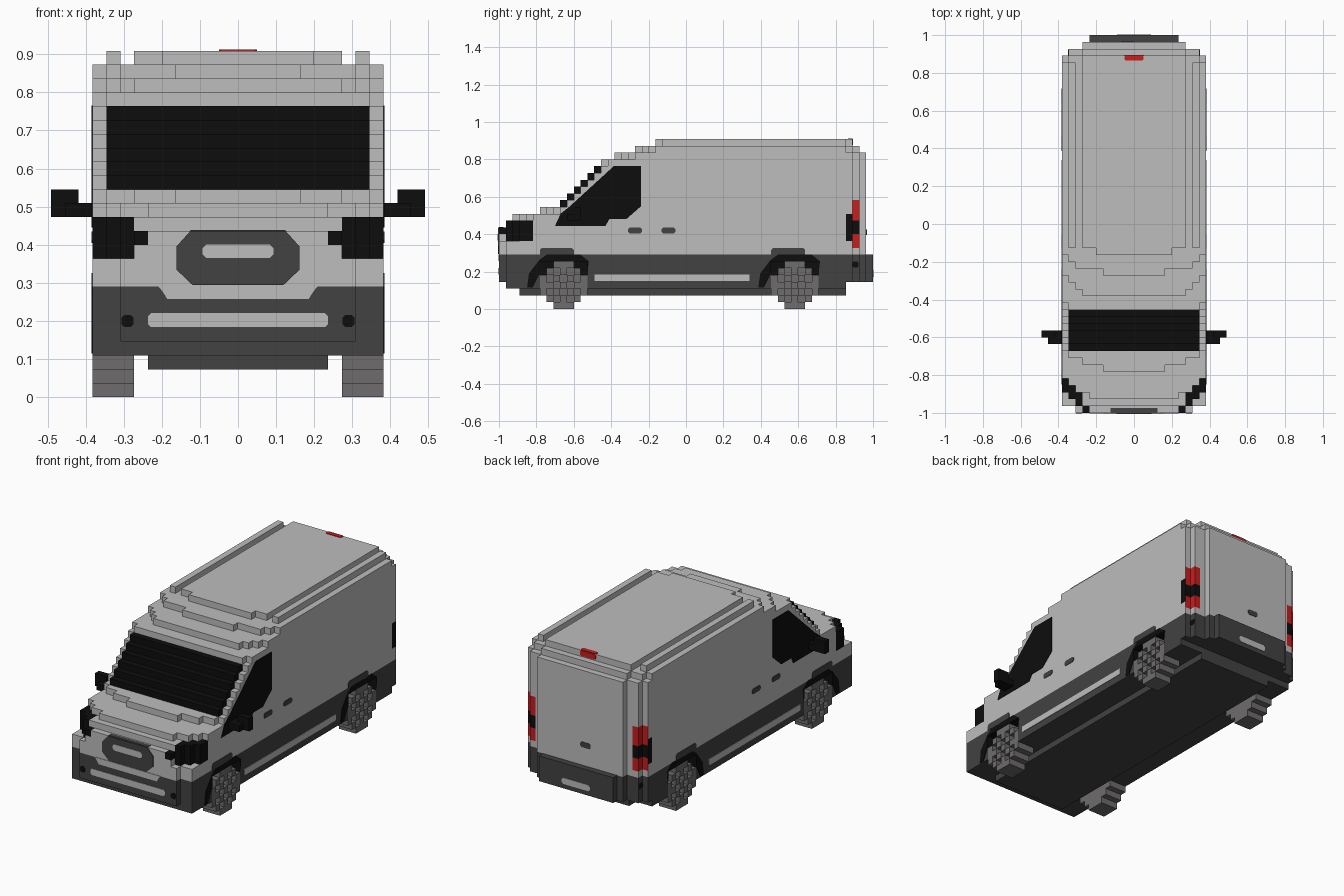
import bpy, bmesh

if "Cube" in bpy.data.objects:
    bpy.data.objects.remove(bpy.data.objects["Cube"])

V = 2 / 55            # size of one block; i runs across, j front to back, k up
SIDE = 10.5 * V       # half width of the body


def material(name, rgb):
    m = bpy.data.materials.new(name)
    m.use_nodes = True
    m.diffuse_color = (*rgb, 1)
    m.node_tree.nodes["Principled BSDF"].inputs["Base Color"].default_value = (*rgb, 1)
    return m


PAINT, TRIM, BLACK, TYRE, RED = range(5)
MATS = [material("light grey paint", (.51, .51, .51)), material("dark grey trim", (.054, .054, .054)),
        material("black glass", (.004, .004, .004)), material("wheel grey", (.156, .15, .153)),
        material("red lamp", (.58, .013, .013))]


def finish(name, bm, slots=None):
    me = bpy.data.meshes.new(name)
    bm.to_mesh(me)
    bm.free()
    for m in (MATS if slots is None else [MATS[slots]]):
        me.materials.append(m)
    ob = bpy.data.objects.new(name, me)
    bpy.context.collection.objects.link(ob)


def blocks(name, cells, solid, colour):
    """Outer faces of a set of blocks; colour(cell, neighbour, axis) picks the material."""
    bm, verts = bmesh.new(), {}

    def vert(p):
        if p not in verts:
            verts[p] = bm.verts.new(((p[0] - .5) * V, p[1] * V - 1, p[2] * V))
        return verts[p]

    for c in cells:
        for a in range(3):
            for s in (0, 1):
                n = list(c)
                n[a] += 2 * s - 1
                if solid(*n):
                    continue
                ring = []
                for du, dv in ((0, 0), (1, 0), (1, 1), (0, 1)):
                    p = list(c)
                    p[a] += s
                    p[(a + 1) % 3] += du
                    p[(a + 2) % 3] += dv
                    ring.append(vert(tuple(p)))
                f = bm.faces.new(ring if s else ring[::-1])
                f.material_index = colour(c, n, a)
    bmesh.ops.dissolve_limit(bm, angle_limit=.01, verts=bm.verts[:], edges=bm.edges[:],
                             delimit={'MATERIAL'})
    finish(name, bm)


def plate(name, pts, axis, at, mat, thick=.003):
    """Thin polygon plate facing along axis (0, 1, 2) at a signed position."""
    bm = bmesh.new()
    out = 1 if at > 0 else -1

    def co(u, v, d):
        return ((d, u, v), (u, d, v), (u, v, d))[axis]
    f = bm.faces.new([bm.verts.new(co(u, v, at - out * .002)) for u, v in pts])
    ext = bmesh.ops.extrude_face_region(bm, geom=[f])
    for w in ext["geom"]:
        if isinstance(w, bmesh.types.BMVert):
            w.co[axis] = at + out * thick
    bmesh.ops.recalc_face_normals(bm, faces=bm.faces[:])
    finish(name, bm, mat)


def octagon(cu, cv, w, h, c):
    a, b = w / 2, h / 2
    return [(cu + x, cv + y) for x, y in ((-a + c, -b), (a - c, -b), (a, -b + c), (a, b - c),
                                          (a - c, b), (-a + c, b), (-a, b - c), (-a, -b + c))]


def step(i, *pairs):
    """First value whose width limit covers column i."""
    return next((val for lim, val in pairs if i <= lim), 99)


# Body outline: first and last block along the length for each row and column
def start(i, k):
    if k == 2:
        return step(i, (6, 3))
    if k == 3:
        return 1
    if k < 10:
        return step(i, (8, 0), (10, 1))
    if k < 13:
        return step(i, (7, 1 if k == 12 else 0), (8, 1), (9, 2), (10, 3))
    if k < 15:
        return (step(i, (6, 2), (8, 3), (9, 4), (10, 5)) if k == 13 else
                step(i, (4, 6), (7, 7), (9, 8), (10, 9)))
    if k < 22:
        return k - 6 + (i == 10)
    if k == 22:
        return step(i, (7, 17), (8, 18), (9, 19), (10, 20))
    if k == 23:
        return step(i, (4, 20), (8, 21), (9, 22), (10, 23))
    return step(i, (5, 23), (7, 24), (8, 99), (9, 24))


def end(i, k):
    if k < 4:
        return 51
    if k < 23:
        return step(i, (6, 55 if k < 8 else 54), (7, 54), (9, 53), (10, 52))
    return step(i, (7, 53), (9, 52), (10, 51)) if k == 23 else step(i, (7, 52), (9, 51))


WHEELS = (6, 40)      # first block of each axle


def well(i, j, k):
    return abs(i) >= 8 and k < 7 and any(w <= j < w + 7 for w in WHEELS)


def body(i, j, k):
    i = abs(i)
    return i <= 10 and 2 <= k <= 24 and start(i, k) <= j < end(i, k) and not well(i, j, k)


def part_of(i, j, k):
    i = abs(i)
    if k < 8:
        return "lower_body"
    if (10 <= k <= 12 and i >= 8 and j <= 4) or (k == 11 and i == 7 and j == 0):
        return "headlights"
    if 15 <= k <= 20 and i <= 9 and j == k - 6:
        return "windscreen"
    if 9 <= k <= 15 and (i, j) in ((10, 51), (9, 52)):
        return "tail_lights"
    return "roof" if k >= 22 else "upper_body"


def paint(c, n, axis):
    i, j, k = c
    part = part_of(*c)
    if part == "lower_body":
        return BLACK if well(*n) else TRIM
    if part in ("headlights", "windscreen"):
        return BLACK
    if part == "tail_lights":
        if abs(i) == 10 and axis == 0:
            return BLACK if 10 <= k <= 13 else PAINT
        return BLACK if k in (11, 12) else RED
    return PAINT


parts = {}
for i in range(-10, 11):
    for j in range(55):
        for k in range(2, 25):
            if body(i, j, k):
                parts.setdefault(part_of(i, j, k), []).append((i, j, k))
for name, cells in parts.items():
    blocks(name, cells, body, paint)

# Wheels: stepped discs with recessed spaces between the hub blocks
for label, w in zip(("front", "rear"), WHEELS):
    for side, s in (("left", 1), ("right", -1)):
        cells = set()
        for a in range(-3, 4):
            for b in range(-3, 4):
                if abs(a) + abs(b) <= 4:
                    recess = (a + b) % 2 and abs(a) + abs(b) <= 3 and max(abs(a), abs(b)) < 3
                    cells |= {(s * i, w + 3 + a, 3 + b) for i in range(8, 10 if recess else 11)}
        blocks(f"{label}_{side}_wheel", cells, lambda *p: p in cells, lambda *_: TYRE)

for side, s in (("left", 1), ("right", -1)):
    # Door mirror
    cells = {(s * 11, 10, 13), (s * 12, 10, 13)} | {(s * i, 11, k) for i in (12, 13) for k in (13, 14)}
    cells.add((s * 11, 11, 13))
    blocks(f"{side}_mirror", cells, lambda *p: p in cells, lambda *_: BLACK)
    # Side glass, handles and sill strip
    x = s * SIDE
    plate(f"{side}_side_window", [(-.70, .445), (-.43, .445), (-.41, .48), (-.32, .48), (-.24, .55),
                                  (-.24, .765), (-.385, .765), (-.62, .55), (-.67, .51)], 0, x, BLACK)
    plate(f"{side}_front_handle", octagon(-.273, .42, .075, .03, .008), 0, x, TRIM)
    plate(f"{side}_rear_handle", octagon(-.093, .42, .075, .03, .008), 0, x, TRIM)
    plate(f"{side}_sill_strip", octagon(-.075, .167, .83, .036, .003), 0, x, PAINT)
    # Wheel arch lining and the trim above it
    for label, w in zip(("front", "rear"), WHEELS):
        cy = (w + 3.5) * V - 1
        arch = [(-.195, .115), (-.185, .19), (-.13, .262), (-.09, .291), (.09, .291), (.135, .255),
                (.128, .2), (.128, .255), (-.128, .255), (-.128, .19), (-.165, .115)]
        plate(f"{label}_{side}_arch", [(cy + u, z) for u, z in arch], 0, x, BLACK)
        plate(f"{label}_{side}_arch_trim", [(cy - .127, .289), (cy + .055, .289), (cy + .055, .315),
                                            (cy + .045, .326), (cy - .117, .326), (cy - .127, .315)],
              0, x, TRIM)
    # Fog lamp and rear reflector
    plate(f"{side}_fog_lamp", octagon(s * .29, .2, .032, .032, .008), 1, -1, BLACK)
    plate(f"{side}_reflector", octagon(.907, .238, .032, .03, .006), 0, s * 9.5 * V, BLACK)

# Front details
plate("bumper_notch", [(-.185, .257), (.185, .257), (.2, .28), (.21, .292), (-.21, .292), (-.2, .28)],
      1, -1, PAINT)
plate("grille", [(-.12, .295), (.12, .295), (.162, .335), (.162, .395), (.125, .436), (-.125, .436),
                 (-.162, .395), (-.162, .335)], 1, -1, TRIM, .004)
plate("grille_top", [(-.125, -1), (.125, -1), (.125, -.975), (-.125, -.975)], 2, 12 * V, TRIM)
plate("grille_bar", octagon(0, .383, .186, .036, .01), 1, -1, PAINT, .007)
plate("bumper_strip", octagon(0, .202, .473, .037, .008), 1, -1, PAINT)

# Rear details
plate("rear_door_handle", octagon(-.035, .41, .065, .03, .008), 1, 54 * V - 1, TRIM)
plate("rear_bumper_strip", octagon(0, .19, .18, .036, .01), 1, 1, PAINT)
plate("brake_light_top", octagon(0, .878, .1, .026, .006), 2, 25 * V, RED)
plate("brake_light_back", octagon(0, .893, .1, .03, .006), 1, 52 * V - 1, RED)
